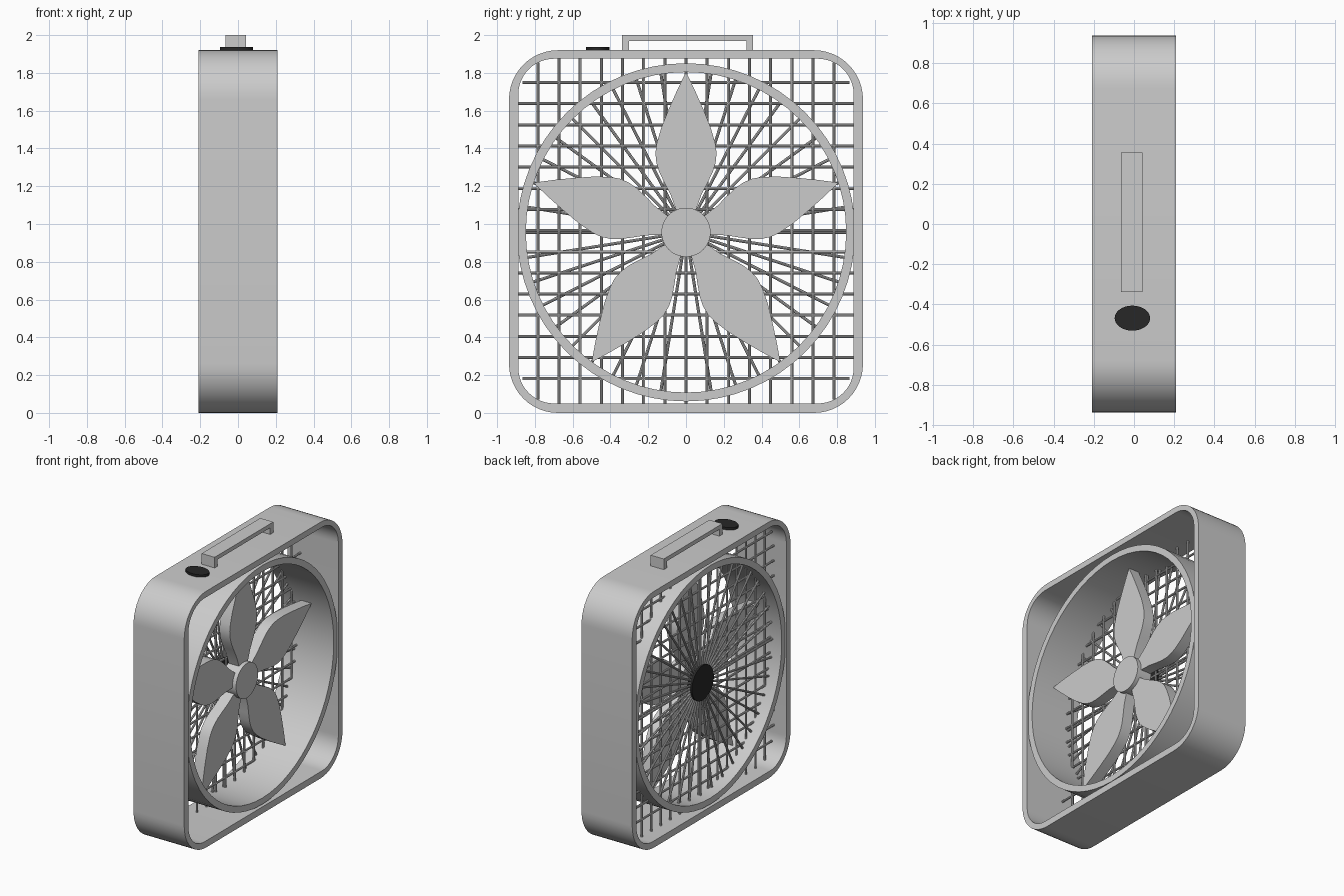
import bpy, bmesh
from math import pi, sin, cos, radians
from mathutils import Vector

if "Cube" in bpy.data.objects:
    bpy.data.objects.remove(bpy.data.objects["Cube"])

CZ = 0.956  # height of the fan axis


def finish(name, bm, smooth=True, color=None):
    bmesh.ops.recalc_face_normals(bm, faces=bm.faces[:])
    me = bpy.data.meshes.new(name)
    bm.to_mesh(me)
    bm.free()
    ob = bpy.data.objects.new(name, me)
    bpy.context.collection.objects.link(ob)
    if smooth:
        bpy.ops.object.select_all(action='DESELECT')
        ob.select_set(True)
        bpy.context.view_layer.objects.active = ob
        bpy.ops.object.shade_smooth_by_angle(angle=radians(30))
    if color:
        mat = bpy.data.materials.new(name + "_material")
        mat.diffuse_color = color
        mat.use_nodes = True
        mat.node_tree.nodes["Principled BSDF"].inputs["Base Color"].default_value = mat.diffuse_color
        me.materials.append(mat)
    return ob


def prism(bm, outline, x0, x1):
    """Solid slab: a (y, z) outline extruded along x."""
    a = [bm.verts.new((x0, y, z)) for y, z in outline]
    b = [bm.verts.new((x1, y, z)) for y, z in outline]
    n = len(outline)
    bm.faces.new(a)
    bm.faces.new(b)
    for i in range(n):
        j = (i + 1) % n
        bm.faces.new((a[i], a[j], b[j], b[i]))


def sleeve(bm, outer, inner, x0, x1):
    """Open tube between two (y, z) outlines with matching point counts."""
    loops = [[bm.verts.new((x, y, z)) for y, z in o]
             for o, x in ((outer, x0), (outer, x1), (inner, x1), (inner, x0))]
    n = len(outer)
    for k in range(4):
        p, q = loops[k], loops[(k + 1) % 4]
        for i in range(n):
            j = (i + 1) % n
            bm.faces.new((p[i], p[j], q[j], q[i]))


def circle(r, n=64):
    return [(r * cos(2 * pi * i / n), CZ + r * sin(2 * pi * i / n)) for i in range(n)]


def rounded(y0, y1, z0, z1, r, steps=12):
    pts = []
    for k, (cy, cz) in enumerate(((y1 - r, z1 - r), (y0 + r, z1 - r),
                                  (y0 + r, z0 + r), (y1 - r, z0 + r))):
        for i in range(steps + 1):
            t = pi / 2 * (k + i / steps)
            pts.append((cy + r * cos(t), cz + r * sin(t)))
    return pts


def rod(bm, p, q, r=0.008):
    p, q = Vector(p), Vector(q)
    d = q - p
    m = d.to_track_quat('Z', 'Y').to_matrix().to_4x4()
    m.translation = (p + q) / 2
    bmesh.ops.create_cone(bm, cap_ends=True, segments=8, radius1=r, radius2=r,
                          depth=d.length, matrix=m)


# Outer housing
bm = bmesh.new()
sleeve(bm, rounded(-0.937, 0.937, 0, 1.92, 0.26), rounded(-0.888, 0.888, 0.05, 1.875, 0.19),
       -0.21, 0.21)
finish("housing", bm)

# Round air duct
bm = bmesh.new()
sleeve(bm, circle(0.895), circle(0.848), -0.2, 0.2)
finish("duct_ring", bm)

# Square rear grille
bm = bmesh.new()
for i in range(-7, 8):
    o = i * 0.112
    e = 0.03 if abs(i) == 7 else 0
    rod(bm, (-0.105, o, 0.04 + e), (-0.105, o, 1.885 - e))
    rod(bm, (-0.105, -0.895 + e, 0.965 + o), (-0.105, 0.895 - e, 0.965 + o))
finish("grille_grid", bm)

# Radial rear grille
bm = bmesh.new()
for i in range(40):
    t = 2 * pi * i / 40
    rod(bm, (-0.12, 0.08 * cos(t), CZ + 0.08 * sin(t)),
        (-0.12, 0.86 * cos(t), CZ + 0.86 * sin(t)))
finish("grille_spokes", bm)

# Dark cap in the middle of the grille
DARK = (0.02, 0.02, 0.02, 1)
bm = bmesh.new()
prism(bm, circle(0.13, 48), -0.14, -0.1)
finish("grille_cap", bm, color=DARK)

# Shaft and hub
bm = bmesh.new()
prism(bm, circle(0.03, 24), -0.11, 0.0)
finish("shaft", bm)
bm = bmesh.new()
prism(bm, circle(0.13, 48), -0.045, 0.075)
finish("hub", bm)

# Five petal-shaped blades
half = [(0.1, 0.045), (0.14, 0.06), (0.2, 0.082), (0.26, 0.113), (0.32, 0.142), (0.37, 0.157),
        (0.42, 0.162), (0.47, 0.155), (0.55, 0.132), (0.65, 0.092), (0.75, 0.048)]
petal = half + [(0.85, 0)] + [(r, -w) for r, w in reversed(half)]
bm = bmesh.new()
for k in range(5):
    t = pi / 2 + 2 * pi * k / 5
    prism(bm, [(r * cos(t) - w * sin(t), CZ + r * sin(t) + w * cos(t)) for r, w in petal],
          -0.04, 0.045)
finish("blades", bm)

# Carry handle
bm = bmesh.new()
prism(bm, [(-0.338, 1.91), (-0.338, 2.0), (0.356, 2.0), (0.356, 1.91),
           (0.32, 1.91), (0.32, 1.97), (-0.302, 1.97), (-0.302, 1.91)], -0.065, 0.043)
finish("handle", bm, smooth=False)

# Oval control knob
bm = bmesh.new()
bmesh.ops.create_cone(bm, cap_ends=True, segments=48, radius1=1, radius2=1, depth=0.03)
bmesh.ops.scale(bm, vec=(0.088, 0.062, 1), verts=bm.verts[:])
bmesh.ops.translate(bm, vec=(-0.008, -0.468, 1.923), verts=bm.verts[:])
finish("control_knob", bm, color=DARK)
